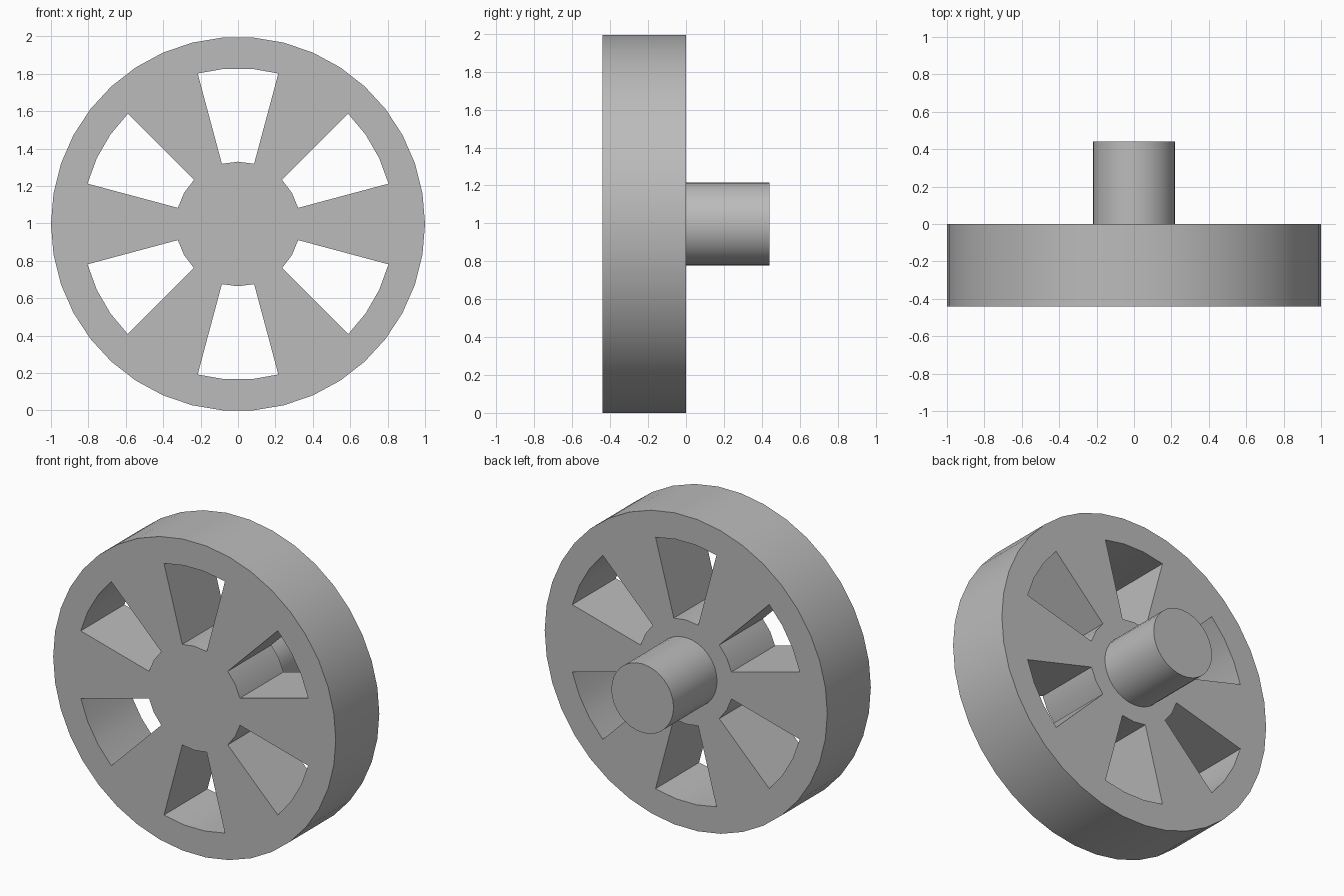
import bpy, bmesh
from math import radians, cos, sin

cube = bpy.data.objects.get("Cube")
if cube:
    bpy.data.objects.remove(cube, do_unlink=True)

RIM_SIDES = 38
CENTRE_Z = cos(radians(180 / RIM_SIDES))
DEPTH = 0.44

grey = bpy.data.materials.new("plain grey")
grey.use_nodes = True
colour = (0.5, 0.5, 0.5, 1)
grey.diffuse_color = colour
grey.node_tree.nodes["Principled BSDF"].inputs["Base Color"].default_value = colour


def arc(radius, start, end, steps):
    """Points along an arc in the xz plane, angles in degrees."""
    angles = [radians(start + (end - start) * i / steps) for i in range(steps + 1)]
    return [(radius * cos(a), radius * sin(a)) for a in angles]


def extruded_plate(name, loops, y_front, y_back):
    """Fill the outline minus its holes, then extrude it along y."""
    bm = bmesh.new()
    edges = []
    for loop in loops:
        verts = [bm.verts.new((x, y_front, z + CENTRE_Z)) for x, z in loop]
        edges += [bm.edges.new((a, b)) for a, b in zip(verts, verts[1:] + verts[:1])]
    bmesh.ops.triangle_fill(bm, edges=edges, use_beauty=True, normal=(0, -1, 0))
    result = bmesh.ops.extrude_face_region(bm, geom=bm.faces[:], use_keep_orig=True)
    moved = [v for v in result["geom"] if isinstance(v, bmesh.types.BMVert)]
    bmesh.ops.translate(bm, verts=moved, vec=(0, y_back - y_front, 0))
    bmesh.ops.recalc_face_normals(bm, faces=bm.faces[:])
    mesh = bpy.data.meshes.new(name)
    bm.to_mesh(mesh)
    bm.free()
    mesh.materials.append(grey)
    obj = bpy.data.objects.new(name, mesh)
    bpy.context.collection.objects.link(obj)
    bpy.ops.object.select_all(action='DESELECT')
    obj.select_set(True)
    bpy.context.view_layer.objects.active = obj
    bpy.ops.object.shade_smooth_by_angle(angle=radians(30))
    return obj


# Wheel disc with six wedge openings between its spokes
rim = arc(1, 0, 360, RIM_SIDES)[:-1]
openings = [arc(0.833, a - 15, a + 15, 3) + arc(0.333, a + 15, a - 15, 2)
            for a in range(30, 360, 60)]
extruded_plate("spoked_wheel", [rim] + openings, -DEPTH, 0)

# Axle stub behind the hub
extruded_plate("axle", [arc(0.22, 0, 360, 32)[:-1]], 0, DEPTH)
